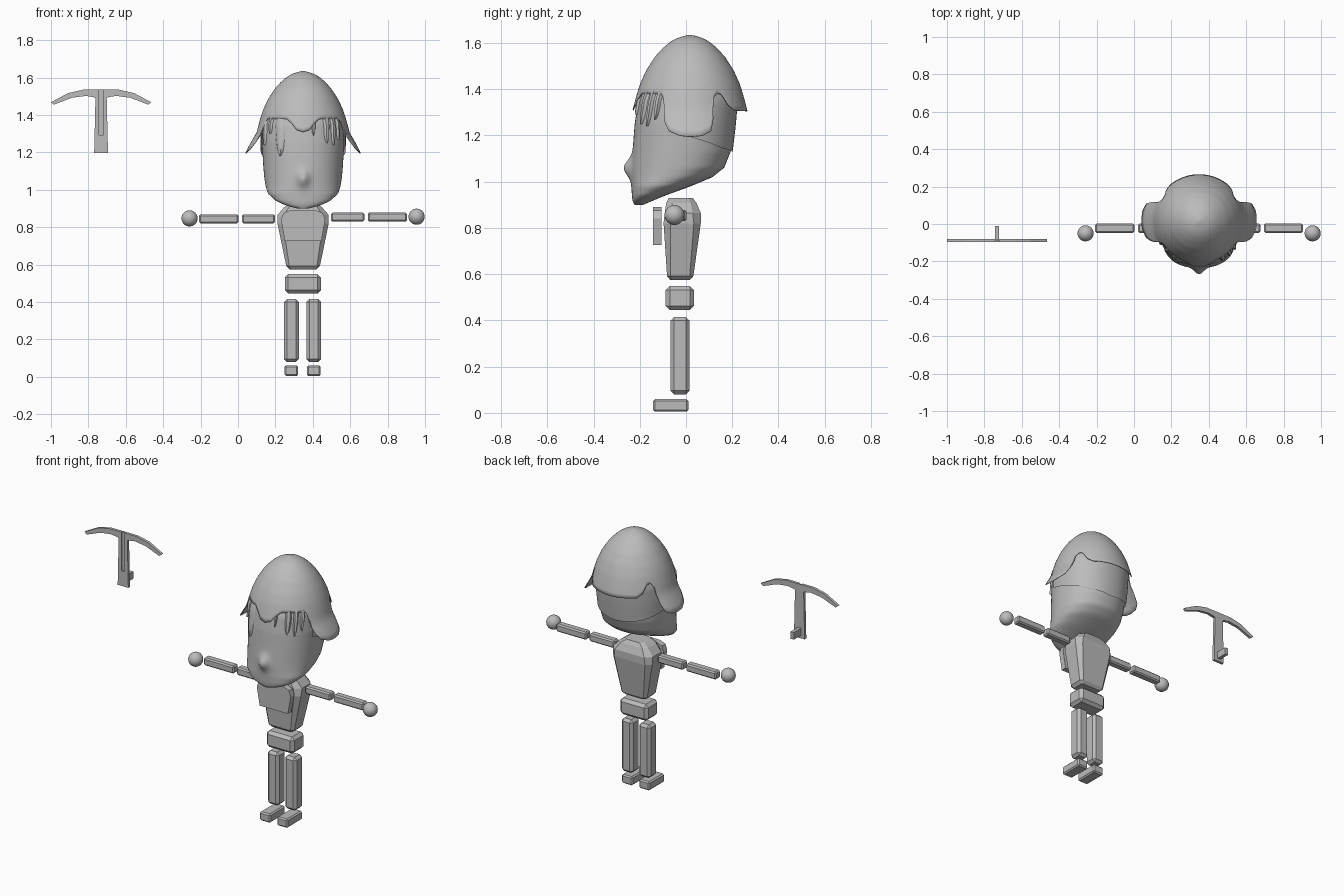
import bpy, bmesh, math
from math import sin, cos, radians
from mathutils import Vector

cube = bpy.data.objects.get("Cube")
if cube:
    bpy.data.objects.remove(cube, do_unlink=True)

grey = bpy.data.materials.new("plain grey")
grey.use_nodes = True
grey.diffuse_color = (0.5, 0.5, 0.5, 1)
grey.node_tree.nodes["Principled BSDF"].inputs["Base Color"].default_value = (0.5, 0.5, 0.5, 1)

MID = 0.348          # centre line of the figure
DOME_Y = 0.017       # centre of the helmet


def finish(name, bm, smooth=None):
    bmesh.ops.recalc_face_normals(bm, faces=bm.faces)
    mesh = bpy.data.meshes.new(name)
    bm.to_mesh(mesh)
    bm.free()
    mesh.materials.append(grey)
    ob = bpy.data.objects.new(name, mesh)
    bpy.context.collection.objects.link(ob)
    if smooth:
        bpy.ops.object.select_all(action='DESELECT')
        ob.select_set(True)
        bpy.context.view_layer.objects.active = ob
        bpy.ops.object.shade_smooth_by_angle(angle=radians(smooth))
    return ob


def lerp(table, t):
    """Linear lookup in rows (key, values...) sorted by key."""
    t = min(max(t, table[0][0]), table[-1][0])
    for a, b in zip(table, table[1:]):
        if t <= b[0]:
            k = (t - a[0]) / (b[0] - a[0])
            return [p + (q - p) * k for p, q in zip(a[1:], b[1:])]


def loft(rings, closed=True, caps=True):
    bm = bmesh.new()
    rows = [[bm.verts.new(p) for p in ring] for ring in rings]
    n = len(rows[0])
    for a, b in zip(rows, rows[1:]):
        for i in range(n if closed else n - 1):
            j = (i + 1) % n
            bm.faces.new((a[i], a[j], b[j], b[i]))
    if caps:
        bm.faces.new(rows[0])
        bm.faces.new(rows[-1])
    return bm


def box(name, x, y, z, bevel=0.0):
    bm = bmesh.new()
    bmesh.ops.create_cube(bm, size=1)
    for v in bm.verts:
        v.co = [lo + (c + 0.5) * (hi - lo) for c, (lo, hi) in zip(v.co, (x, y, z))]
    if bevel:
        bmesh.ops.bevel(bm, geom=bm.edges[:], offset=bevel, segments=1, affect='EDGES')
    return finish(name, bm)


def plate(name, outline, y0, y1):
    """Extrude an x-z outline from y0 to y1."""
    bm = bmesh.new()
    face = bm.faces.new([bm.verts.new((x, y0, z)) for x, z in outline])
    out = bmesh.ops.extrude_face_region(bm, geom=[face])
    for v in out["geom"]:
        if isinstance(v, bmesh.types.BMVert):
            v.co.y = y1
    return finish(name, bm)


# Head: height, front, back, half width
HEAD = [(.9, -.222, -.185, .03), (.915, -.231, -.15, .09), (.94, -.234, -.09, .145),
        (.98, -.236, .02, .188), (1.02, -.236, .115, .2), (1.06, -.235, .165, .207),
        (1.13, -.231, .193, .213), (1.25, -.222, .207, .22), (1.35, -.207, .215, .22),
        (1.41, -.185, .21, .2), (1.48, -.13, .16, .15), (1.55, -.04, .07, .05)]


def head_point(deg, z, grow=0.0):
    front, back, half = lerp(HEAD, z)
    s, c = sin(radians(deg)), cos(radians(deg))
    s = math.copysign(abs(s) ** .92, s)
    c = math.copysign(abs(c) ** .92, c)
    x = (half + grow) * s
    y = (front + back) / 2 - ((back - front) / 2 + grow) * c
    if c > 0:                                   # nose
        y -= .034 * math.exp(-(x / .032) ** 2 - ((z - 1.06) / .042) ** 2)
    return Vector((MID + x, y, z))


finish("head", loft([[head_point(a * 3, .9 + .65 * k / 60) for a in range(120)]
                     for k in range(61)]), 50)

# Hair at the back of the head, under the helmet
HAIR_EDGE = [(0, 1.125), (40, 1.145), (80, 1.19), (105, 1.22)]
finish("back_hair", loft([[head_point(180 + d, e + (1.4 - e) * k / 10, .009)
                           for d in range(-105, 106, 5)
                           for e in lerp(HAIR_EDGE, abs(d))]
                          for k in range(11)], False, False), 50)

# Locks hanging over the forehead: angle, tip height, half width in degrees
for n, (deg, tip, wide) in enumerate([(-32, 1.18, 8), (-50, 1.3, 4), (-66, 1.24, 6),
                                      (13, 1.29, 3), (33, 1.25, 5), (45, 1.24, 4), (56, 1.27, 4)]):
    rows = []
    for k in range(9):
        t = k / 8
        w = wide * math.sqrt(max(1 - t ** 3, .01))
        rows.append([head_point(deg + w * u, 1.4 + (tip - 1.4) * t, g)
                     for u, g in ((-1, .0), (-.5, .011), (.5, .011), (1, .0))])
    finish("hair_lock_%d" % (n + 1), loft(rows, False, False), 50)

# Helmet: radius by height, and rim height by angle from the front
DOME = [(1.2, .308), (1.26, .276), (1.305, .249), (1.36, .235), (1.42, .217), (1.48, .19),
        (1.54, .152), (1.58, .115), (1.605, .085), (1.62, .058), (1.63, .028), (1.635, .004)]
RIM = [(0, 1.31), (8, 1.32), (15, 1.355), (23, 1.38), (57, 1.38), (61, 1.36), (65, 1.27),
       (72, 1.22), (82, 1.2), (90, 1.195), (100, 1.2), (108, 1.22), (112, 1.27), (116, 1.36),
       (121, 1.383), (127, 1.378), (134, 1.33), (142, 1.308), (180, 1.305)]


def dome_point(deg, t):
    rim = lerp(RIM, abs(deg))[0]
    z = 1.635 + (rim - 1.635) * t
    r = lerp(DOME, z)[0]
    return (MID + r * sin(radians(deg)), DOME_Y - r * cos(radians(deg)), z)


bm = loft([[dome_point(a * 2 - 180, (k / 24) ** 1.6) for a in range(180)]
           for k in range(25)], True, False)
bm.faces.new([v for v in bm.verts if v.co.z > 1.6349])
helmet = finish("helmet", bm, 50)
shell = helmet.modifiers.new("thickness", 'SOLIDIFY')
shell.thickness = .005

# Torso: height, half width, front, back, chamfer
TORSO = [(.575, .072, -.068, .017, .012), (.592, .09, -.082, .032, .016),
         (.82, .137, -.097, .064, .03), (.865, .137, -.092, .064, .035),
         (.908, .1, -.085, .045, .025), (.93, .065, -.075, .03, .02)]
rings = []
for z, w, f, b, c in TORSO:
    half = [(w - c, f), (w, f + c), (w, b - c), (w - c, b)]
    rings.append([(MID + x, y, z) for x, y in half] + [(MID - x, y, z) for x, y in reversed(half)])
finish("torso", loft(rings))

# Bib in front of the chest
plate("chest_plate", [(MID + s * x, z) for s, x, z in
                      ((1, .098, .727), (1, .118, .84), (1, .105, .875), (1, .07, .89),
                       (-1, .07, .89), (-1, .105, .875), (-1, .118, .84), (-1, .098, .727))],
      -.142, -.106)

box("pelvis", (.25, .443), (-.088, .035), (.445, .549), .018)

# Legs, feet, arms and hands
for side, x, sign in (("right", .285, -1), ("left", .405, 1)):
    box(side + "_leg", (x - .04, x + .04), (-.067, .015), (.08, .415), .016)
    box(side + "_foot", (x - .037, x + .037), (-.142, .01), (.005, .06), .008)
    z = .845 if sign < 0 else .854
    for part, a, b in (("upper_arm", .149, .327), ("forearm", .346, .556)):
        span = sorted((MID + sign * a, MID + sign * b))
        box(side + "_" + part, span, (-.047, .002), (z - .024, z + .024), .008)
    bm = bmesh.new()
    bmesh.ops.create_uvsphere(bm, u_segments=24, v_segments=16, radius=.043)
    bmesh.ops.translate(bm, verts=bm.verts, vec=(MID + sign * .607, -.05, z + .002))
    finish(side + "_hand", bm, 50)

# Pickaxe: half outline from the centre top to the foot, mirrored
AXE = -.732
HALF = [(.095, 1.535), (.176, 1.517), (.268, 1.468), (.252, 1.455), (.156, 1.492),
        (.08, 1.502), (.03, 1.493), (.037, 1.197)]
right = [(AXE + x, z) for x, z in HALF]
left = [(AXE - x, z) for x, z in reversed(HALF)]
slot = [(AXE - .012, 1.535), (AXE - .012, 1.292), (AXE + .012, 1.292), (AXE + .012, 1.535)]
plate("pickaxe_back", right + left, -.088, -.08)
plate("pickaxe_front", right + left + slot, -.097, -.088)
box("pickaxe_peg", (AXE - .011, AXE + .011), (-.08, -.01), (1.215, 1.26))
